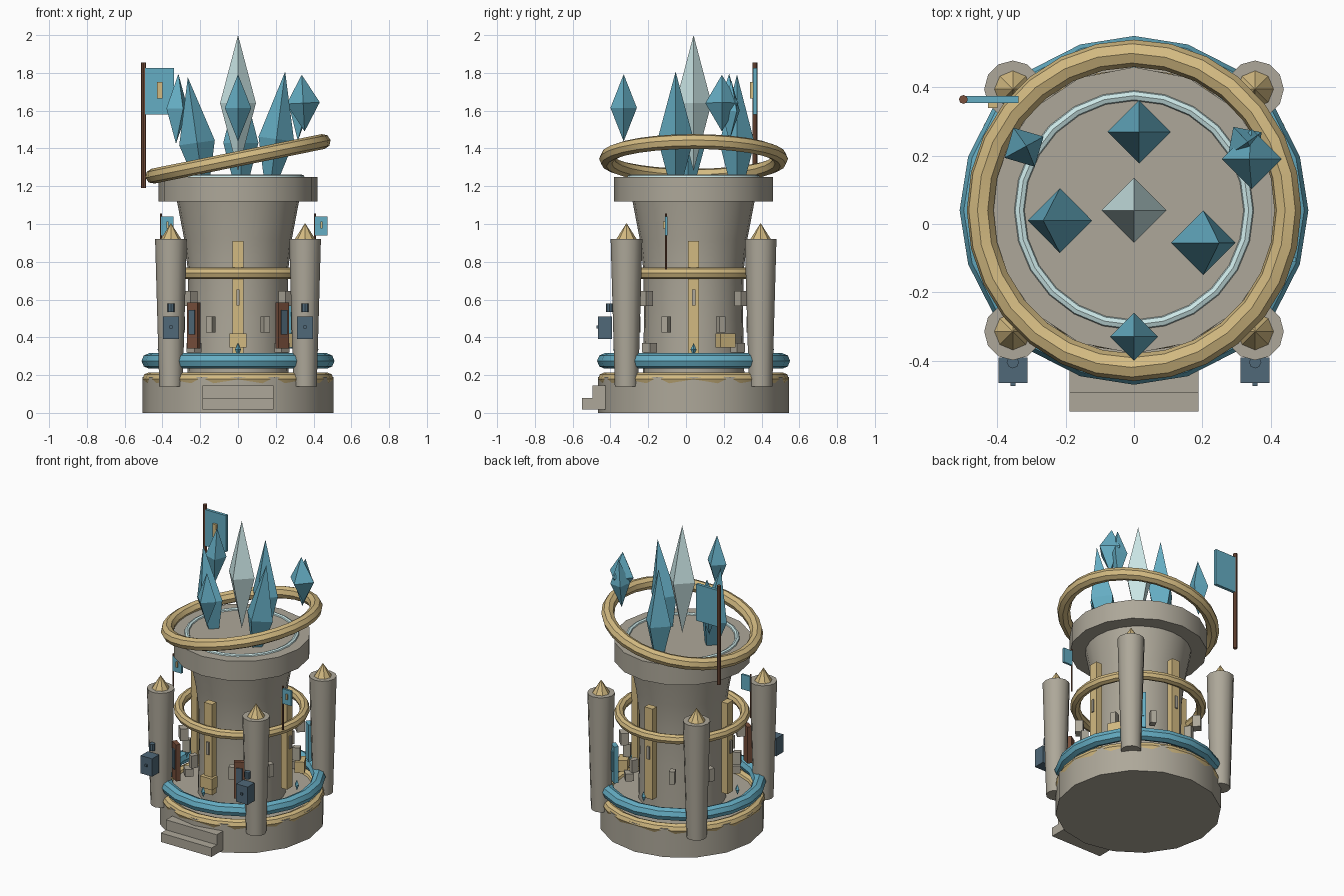
import bpy, bmesh, math
from mathutils import Vector, Matrix

if "Cube" in bpy.data.objects:
    bpy.data.objects.remove(bpy.data.objects["Cube"])

CY = 0.04  # tower axis y


def material(name, rgb):
    m = bpy.data.materials.new(name)
    m.diffuse_color = (*rgb, 1)
    m.use_nodes = True
    m.node_tree.nodes["Principled BSDF"].inputs["Base Color"].default_value = m.diffuse_color
    return m


STONE = material("stone", (0.42, 0.39, 0.32))
GOLD = material("gold", (0.65, 0.49, 0.22))
BLUE = material("blue", (0.13, 0.42, 0.55))
PALE = material("pale_crystal", (0.60, 0.80, 0.80))
WOOD = material("wood", (0.19, 0.08, 0.045))
SLATE = material("slate", (0.08, 0.14, 0.19))


def finish(ob, name, mat, smooth=False):
    ob.name = name
    ob.data.materials.append(mat)
    if smooth:
        bpy.ops.object.shade_smooth_by_angle(angle=math.radians(35))
    return ob


def cone(name, mat, x, y, z0, z1, r0, r1, n, smooth=True):
    bpy.ops.mesh.primitive_cone_add(vertices=n, radius1=r0, radius2=r1, depth=z1 - z0,
                                    location=(x, y, (z0 + z1) / 2))
    return finish(bpy.context.object, name, mat, smooth)


def torus(name, mat, z, major, minor, n=24, k=8, rot=(0, 0, 0)):
    bpy.ops.mesh.primitive_torus_add(major_radius=major, minor_radius=minor, major_segments=n,
                                     minor_segments=k, location=(0, CY, z), rotation=rot)
    return finish(bpy.context.object, name, mat, True)


def box(name, mat, loc, size, turn=0):
    bpy.ops.mesh.primitive_cube_add(size=1, location=loc, rotation=(0, 0, turn))
    ob = bpy.context.object
    ob.scale = size
    return finish(ob, name, mat)


def ring_box(name, mat, r, deg, z, size):
    # box facing outwards at an angle counted from the front (-y)
    a = math.radians(deg)
    return box(name, mat, (r * math.sin(a), CY - r * math.cos(a), z), size, a)


def crystal(name, mat, x, y, z, w, h, lean=0, turn=0):
    # four-sided double pyramid
    bm = bmesh.new()
    ring = [bm.verts.new((w * math.cos(i * math.pi / 2), w * math.sin(i * math.pi / 2), 0))
            for i in range(4)]
    top, bot = bm.verts.new((0, 0, h)), bm.verts.new((0, 0, -h))
    for i in range(4):
        a, b = ring[i], ring[(i + 1) % 4]
        bm.faces.new((a, b, top))
        bm.faces.new((b, a, bot))
    me = bpy.data.meshes.new(name)
    bm.to_mesh(me)
    bm.free()
    ob = bpy.data.objects.new(name, me)
    bpy.context.collection.objects.link(ob)
    ob.location = (x, y, z)
    ob.rotation_euler = (0, lean, turn)
    return finish(ob, name, mat)


def lathe(name, mat, profile, n):
    bm = bmesh.new()
    rings = [[bm.verts.new((r * math.cos(2 * math.pi * i / n),
                            r * math.sin(2 * math.pi * i / n) + CY, z)) for i in range(n)]
             for r, z in profile]
    for lo, hi in zip(rings, rings[1:]):
        for i in range(n):
            j = (i + 1) % n
            bm.faces.new((lo[i], lo[j], hi[j], hi[i]))
    bm.faces.new(rings[0][::-1])
    bm.faces.new(rings[-1])
    me = bpy.data.meshes.new(name)
    bm.to_mesh(me)
    bm.free()
    ob = bpy.data.objects.new(name, me)
    bpy.context.collection.objects.link(ob)
    bpy.ops.object.select_all(action='DESELECT')
    ob.select_set(True)
    bpy.context.view_layer.objects.active = ob
    return finish(ob, name, mat, True)


# base, body and top platform
cone("base", STONE, 0, CY, 0, 0.19, 0.505, 0.505, 16)
lathe("tower_body", STONE, [(0.27, 0.15), (0.262, 0.5), (0.265, 0.75), (0.285, 0.92), (0.325, 1.13)], 24)
cone("top_platform", STONE, 0, CY, 1.12, 1.25, 0.42, 0.42, 16)

# rings
torus("base_gold_ring", GOLD, 0.18, 0.472, 0.034)
torus("base_blue_ring", BLUE, 0.275, 0.47, 0.041, 20)
torus("middle_gold_ring", GOLD, 0.74, 0.385, 0.031)
torus("platform_inlay_ring", PALE, 1.245, 0.336, 0.017)
torus("tilted_gold_ring", GOLD, 1.345, 0.46, 0.04, 28, 8, (0, math.radians(-11.5), 0))

# front steps
box("lower_step", STONE, (0, -0.47, 0.0475), (0.378, 0.16, 0.06))
box("upper_step", STONE, (0, -0.44, 0.11), (0.378, 0.11, 0.07))

# corner turrets with gold caps
for sx in (-1, 1):
    for sy in (-1, 1):
        x, y = sx * 0.355, CY + sy * 0.355
        cone("corner_turret", STONE, x, y, 0.14, 0.92, 0.062, 0.084, 12)
        cone("turret_cap", GOLD, x, y, 0.92, 1.005, 0.054, 0, 8, False)

# ribs and stone details repeated on the four sides
for q in range(4):
    a = 90 * q
    ring_box("gold_rib", GOLD, 0.335, a, 0.605, (0.06, 0.045, 0.61))
    ring_box("rib_stud", STONE, 0.36, a, 0.61, (0.018, 0.012, 0.085))
    for s in (-1, 1):
        ring_box("stone_slit", STONE, 0.34, a + s * 25, 0.468, (0.035, 0.045, 0.085))
    ring_box("stone_block", STONE, 0.36, a + 45, 0.605, (0.06, 0.05, 0.08))
    ring_box("low_stone_block", STONE, 0.33, a + 45, 0.345, (0.06, 0.05, 0.05))
    t = math.radians(a)
    crystal("small_crystal", BLUE, 0.41 * math.sin(t), CY - 0.41 * math.cos(t), 0.335, 0.016, 0.035)
ring_box("front_gold_chest", GOLD, 0.35, 0, 0.383, (0.09, 0.06, 0.075))
ring_box("side_gold_chest", GOLD, 0.36, 118, 0.383, (0.09, 0.06, 0.075))

# framed panels
for deg, mat in ((-33, SLATE), (33, SLATE), (142, BLUE)):
    ring_box("panel_frame", WOOD if mat is SLATE else BLUE, 0.43, deg, 0.463, (0.065, 0.03, 0.245))
    ring_box("panel_inset", mat, 0.442, deg, 0.48, (0.037, 0.02, 0.13))

# lanterns on the front turrets
for s in (-1, 1):
    x = s * 0.355
    box("lantern_box", SLATE, (x, -0.428, 0.45), (0.085, 0.075, 0.12))
    box("lantern_knob", SLATE, (x, -0.467, 0.455), (0.015, 0.014, 0.015))
    cone("lantern_hook", SLATE, x, -0.405, 0.535, 0.58, 0.018, 0.018, 8)


# banners
def banner(x, y, z0, z1, r, w, fz0, fz1, t):
    cone("banner_pole", WOOD, x, y, z0, z1, r, r, 8)
    box("banner_cloth", BLUE, (x + w / 2, y, (fz0 + fz1) / 2), (w, t, fz1 - fz0))
    box("banner_badge", GOLD, (x + w * 0.53, y - t * 0.8, (fz0 + fz1) / 2 + 0.005),
        (w * 0.17, t * 0.9, (fz1 - fz0) * 0.36))


banner(-0.5, 0.365, 1.19, 1.855, 0.013, 0.162, 1.58, 1.825, 0.02)
for x in (-0.408, 0.408):
    banner(x, -0.105, 0.76, 1.055, 0.005, 0.066, 0.94, 1.04, 0.014)

# crystals
crystal("central_crystal", PALE, 0, CY, 1.64, 0.095, 0.36)
crystal("left_crystal", BLUE, -0.217, 0.01, 1.43, 0.095, 0.35, -0.14)
crystal("right_crystal", BLUE, 0.203, -0.055, 1.45, 0.095, 0.36, 0.13)
crystal("back_crystal", BLUE, 0.015, 0.27, 1.43, 0.093, 0.36)
crystal("front_floating_crystal", BLUE, 0, -0.33, 1.615, 0.07, 0.178)
crystal("left_floating_crystal", BLUE, -0.322, 0.225, 1.61, 0.065, 0.185, 0.04, 0.5)
crystal("right_floating_crystal", BLUE, 0.345, 0.19, 1.64, 0.088, 0.15, -0.05)
crystal("small_floating_crystal", BLUE, 0.325, 0.235, 1.6, 0.06, 0.16, 0.06, 0.6)
